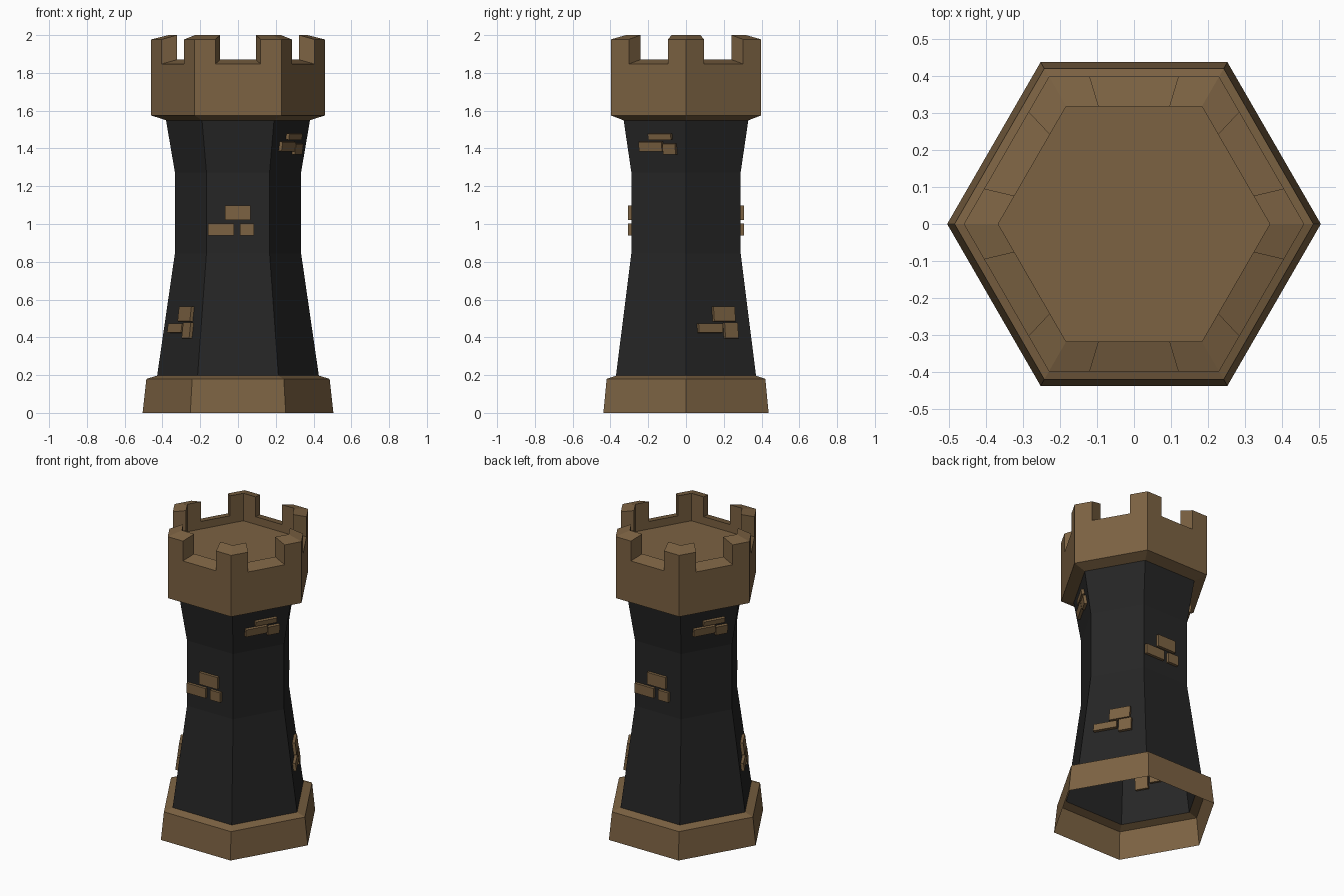
import bpy
import bmesh
from math import cos, sin, pi, radians, atan
from mathutils import Vector, Matrix

default = bpy.data.objects.get("Cube")
if default:
    bpy.data.objects.remove(default, do_unlink=True)


def material(name, color):
    mat = bpy.data.materials.new(name)
    mat.use_nodes = True
    mat.diffuse_color = color
    bsdf = mat.node_tree.nodes["Principled BSDF"]
    bsdf.inputs["Base Color"].default_value = color
    bsdf.inputs["Roughness"].default_value = 0.9
    return mat


brown = material("brown stone", (0.2, 0.122, 0.055, 1))
dark = material("dark stone", (0.019, 0.019, 0.019, 1))

SIDES = 6


def finish(bm, name, mat):
    bmesh.ops.remove_doubles(bm, verts=bm.verts, dist=0.0001)
    mesh = bpy.data.meshes.new(name)
    bm.to_mesh(mesh)
    bm.free()
    mesh.materials.append(mat)
    obj = bpy.data.objects.new(name, mesh)
    bpy.context.collection.objects.link(obj)
    return obj


def corner(i, r, z):
    a = 2 * pi * i / SIDES
    return Vector((r * cos(a), r * sin(a), z))


def add_face(bm, *points):
    bm.faces.new([bm.verts.new(p) for p in points])


def add_shell(bm, profile):
    """Six-sided wall through (radius, height) points, bottom to top."""
    for (r0, z0), (r1, z1) in zip(profile, profile[1:]):
        for i in range(SIDES):
            add_face(bm, corner(i, r0, z0), corner(i + 1, r0, z0),
                     corner(i + 1, r1, z1), corner(i, r1, z1))


# Flared footing, open underneath
bm = bmesh.new()
add_shell(bm, [(0.505, 0), (0.485, 0.18), (0.428, 0.197)])
finish(bm, "footing", brown)

# Waisted shaft
SHAFT = [(0.428, 0.197), (0.334, 0.845), (0.334, 1.273), (0.381, 1.549)]
bm = bmesh.new()
add_shell(bm, SHAFT)
finish(bm, "shaft", dark)

# Battlement: flared underside, notched parapet and sunken floor
OUT, INN = 0.46, 0.367
SKIRT, FLOOR, NOTCH, TOP, RISE = 1.575, 1.82, 1.847, 1.977, 0.023
CUTS = (0, 0.24, 0.76, 1)
bm = bmesh.new()
add_shell(bm, [(0.381, 1.549), (OUT, SKIRT)])
for i in range(SIDES):
    def at(f, r, z):
        return corner(i, r, z).lerp(corner(i + 1, r, z), f)

    for k, (f, g) in enumerate(zip(CUTS, CUTS[1:])):
        h = NOTCH if k == 1 else TOP
        add_face(bm, at(f, OUT, SKIRT), at(g, OUT, SKIRT), at(g, OUT, h), at(f, OUT, h))
        add_face(bm, at(f, OUT, h), at(g, OUT, h), at(g, INN, h + RISE), at(f, INN, h + RISE))
        add_face(bm, at(g, INN, FLOOR), at(f, INN, FLOOR),
                 at(f, INN, h + RISE), at(g, INN, h + RISE))
    # merlon cheeks on both sides of the notch
    for f, flip in ((CUTS[1], False), (CUTS[2], True)):
        cheek = [at(f, OUT, NOTCH), at(f, INN, NOTCH + RISE),
                 at(f, INN, TOP + RISE), at(f, OUT, TOP)]
        add_face(bm, *(reversed(cheek) if flip else cheek))
add_face(bm, *[corner(i, INN, FLOOR) for i in range(SIDES)])
finish(bm, "battlement", brown)


def wall_at(z):
    """Distance of the shaft wall from the axis, and its lean, at a height."""
    for (r0, z0), (r1, z1) in zip(SHAFT, SHAFT[1:]):
        if z <= z1:
            slope = (r1 - r0) / (z1 - z0) * cos(pi / SIDES)
            return r0 * cos(pi / SIDES) + slope * (z - z0), slope


# Raised bricks: (left, right, bottom, top) along each wall, mirrored by half turn
CLUSTERS = {
    "middle": (-90, [(-0.069, 0.065, 1.02, 1.098), (-0.158, -0.021, 0.939, 1.003),
                     (0.011, 0.085, 0.939, 1.003)]),
    "upper": (-30, [(-0.04, 0.1, 1.448, 1.48), (-0.1, 0.04, 1.387, 1.437),
                    (0.045, 0.122, 1.369, 1.427)]),
    "lower": (30, [(-0.03, 0.1, 0.483, 0.562), (-0.127, 0.02, 0.424, 0.472),
                   (0.032, 0.112, 0.393, 0.477)]),
}
PROUD = 0.018
for label, (angle, bricks) in CLUSTERS.items():
    for side, turn in (("front", 0), ("back", 180)):
        bm = bmesh.new()
        for left, right, low, high in bricks:
            mid = (low + high) / 2
            dist, slope = wall_at(mid)
            place = (Matrix.Rotation(radians(angle + turn), 4, "Z")
                     @ Matrix.Translation((dist, (left + right) / 2, mid))
                     @ Matrix.Rotation(atan(slope), 4, "Y")
                     @ Matrix.Diagonal((2 * PROUD, right - left, high - low, 1)))
            bmesh.ops.create_cube(bm, size=1, matrix=place)
        finish(bm, f"{label}_bricks_{side}", brown)
